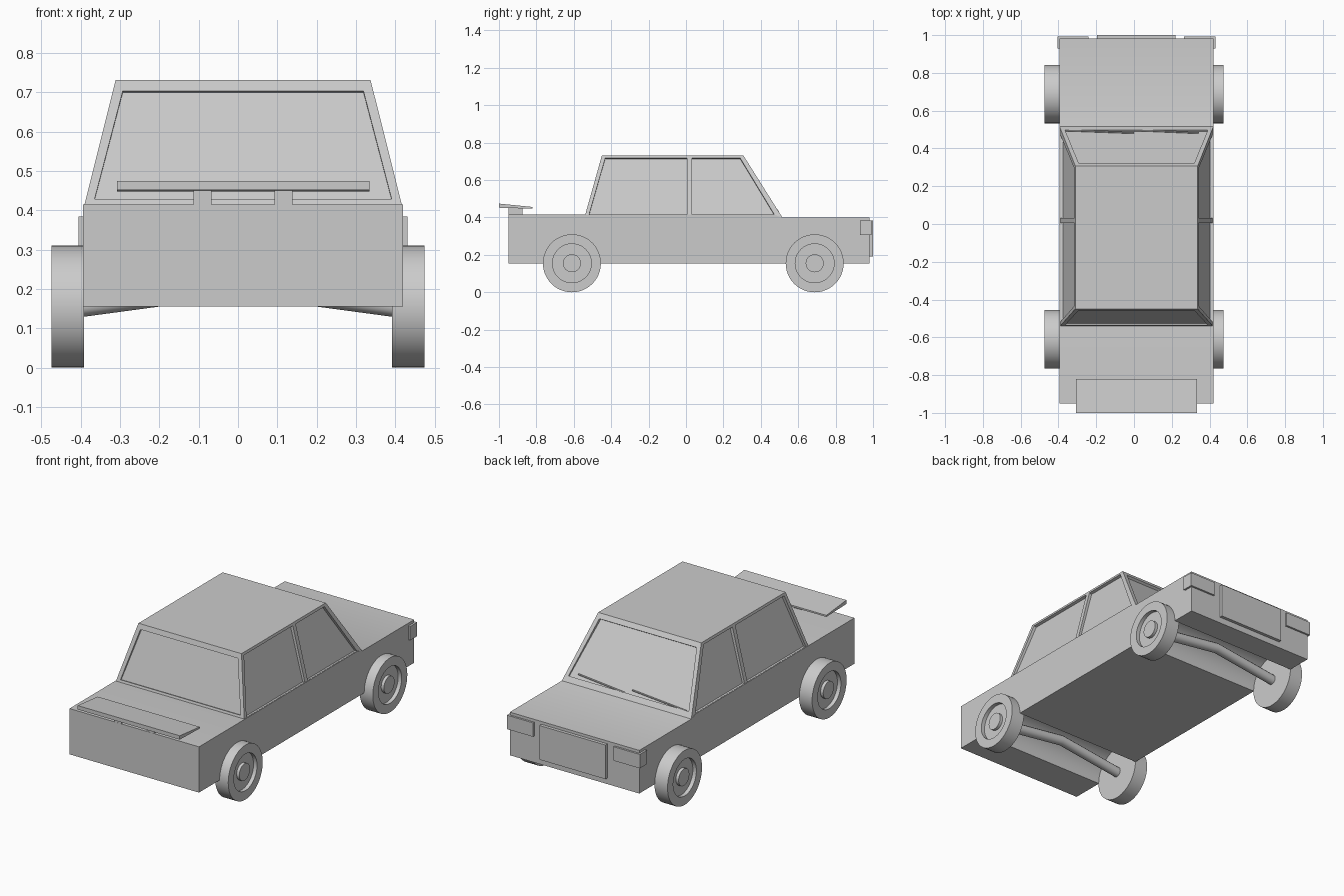
import bpy, bmesh, math
from mathutils import Vector, Matrix

if "Cube" in bpy.data.objects:
    bpy.data.objects.remove(bpy.data.objects["Cube"])

grey = bpy.data.materials.new("plain_grey")
grey.use_nodes = True
grey.diffuse_color = (0.6, 0.6, 0.6, 1)
grey.node_tree.nodes["Principled BSDF"].inputs["Base Color"].default_value = (0.6, 0.6, 0.6, 1)

CX = 0.013                      # the bodywork sits slightly to one side
HALF_LOW, HALF_TOP = 0.407, 0.324
Z_LOW, Z_EAVE, Z_ROOF = 0.4, 0.717, 0.731
WHEELS_Y = (-0.61, 0.688)
WHEEL_R = 0.155


def finish(name, bm, smooth=False):
    bmesh.ops.recalc_face_normals(bm, faces=bm.faces)
    mesh = bpy.data.meshes.new(name)
    bm.to_mesh(mesh)
    bm.free()
    mesh.materials.append(grey)
    obj = bpy.data.objects.new(name, mesh)
    bpy.context.collection.objects.link(obj)
    if smooth:
        activate(obj)
        bpy.ops.object.shade_smooth_by_angle(angle=math.radians(35))
    return obj


def activate(obj):
    bpy.ops.object.select_all(action='DESELECT')
    obj.select_set(True)
    bpy.context.view_layer.objects.active = obj


def add_hull(bm, points):
    verts = [bm.verts.new(p) for p in points]
    bmesh.ops.convex_hull(bm, input=verts)


def add_box(bm, x, y, z):
    add_hull(bm, [(a, b, c) for a in x for b in y for c in z])


def box(name, x, y, z):
    bm = bmesh.new()
    add_box(bm, x, y, z)
    return finish(name, bm)


def side_prism(bm, profile, x0, x1):
    """Extrude a (y, z) outline along x."""
    face = bm.faces.new([bm.verts.new((x0, y, z)) for y, z in profile])
    out = bmesh.ops.extrude_face_region(bm, geom=[face])["geom"]
    moved = [v for v in out if isinstance(v, bmesh.types.BMVert)]
    bmesh.ops.translate(bm, vec=(x1 - x0, 0, 0), verts=moved)


def cut(obj, cutter):
    cutter.hide_render = True
    mod = obj.modifiers.new("cut", 'BOOLEAN')
    mod.object, mod.operation, mod.solver = cutter, 'DIFFERENCE', 'EXACT'
    activate(obj)
    bpy.ops.object.modifier_apply(modifier=mod.name)
    bpy.data.objects.remove(cutter)


# Lower body with the two wheel channels running across it
bm = bmesh.new()
side_prism(bm, [(-0.95, 0.155), (0.982, 0.155), (0.982, 0.4), (0.515, 0.4),
                (0.47, 0.415), (-0.95, 0.415)], CX - HALF_LOW, CX + HALF_LOW)
body = finish("lower_body", bm)
bm = bmesh.new()
for y in WHEELS_Y:
    bmesh.ops.create_cone(bm, cap_ends=True, segments=48, radius1=WHEEL_R - 0.002,
                          radius2=WHEEL_R - 0.002, depth=1.2,
                          matrix=Matrix.Translation((0, y, WHEEL_R)) @ Matrix.Rotation(math.pi / 2, 4, 'Y'))
cut(body, finish("wheel_channel_cutter", bm))
activate(body)
bpy.ops.object.shade_smooth_by_angle(angle=math.radians(30))

# Cabin: tapered block with a thin straight roof edge
Y_LOW, Y_TOP = (-0.543, 0.515), (-0.45, 0.307)


def cabin_point(side, y, z):
    t = (z - Z_LOW) / (Z_EAVE - Z_LOW)
    return Vector((CX + side * (HALF_LOW + t * (HALF_TOP - HALF_LOW)), y, z))


bm = bmesh.new()
add_hull(bm, [cabin_point(s, y, z) for s in (-1, 1)
              for ys, z in ((Y_LOW, Z_LOW), (Y_TOP, Z_EAVE)) for y in ys]
         + [(CX + s * HALF_TOP, y, Z_ROOF) for s in (-1, 1) for y in Y_TOP])
cabin = finish("cabin", bm)


# Recessed windows
def add_window(bm, corners, depth):
    a, b, c, d = corners
    n = (b - a).cross(d - a).normalized()
    if n.dot((a + c) / 2 - Vector((CX, 0, 0.5))) < 0:
        n.negate()
    add_hull(bm, [p + n * k for p in corners for k in (0.012, -depth)])


bm = bmesh.new()
for s in (-1, 1):
    for outline in ([(-0.518, 0.416), (0.006, 0.416), (0.006, 0.716), (-0.432, 0.716)],
                    [(0.032, 0.416), (0.472, 0.416), (0.29, 0.716), (0.032, 0.716)]):
        add_window(bm, [cabin_point(s, y, z) for y, z in outline], 0.013)
for low, top in zip(Y_LOW, Y_TOP):
    corners = []
    for s, z in ((-1, 0.428), (1, 0.428), (1, 0.702), (-1, 0.702)):
        t = (z - Z_LOW) / (Z_EAVE - Z_LOW)
        p = cabin_point(s, low + t * (top - low), z)
        p.x -= s * 0.022
        corners.append(p)
    add_window(bm, corners, 0.008)
cut(cabin, finish("window_cutter", bm))


def tube(name, points, radius):
    curve = bpy.data.curves.new(name, 'CURVE')
    curve.dimensions = '3D'
    curve.bevel_depth = radius
    curve.bevel_resolution = 4
    curve.use_fill_caps = True
    spline = curve.splines.new('POLY')
    spline.points.add(len(points) - 1)
    for sp, p in zip(spline.points, points):
        sp.co = (*p, 1)
    curve.materials.append(grey)
    obj = bpy.data.objects.new(name, curve)
    bpy.context.collection.objects.link(obj)


# Wipers resting on the windscreen, and bent axles
tube("right_wiper", [(-0.35, 0.495, 0.426), (0.0, 0.482, 0.446)], 0.004)
tube("left_wiper", [(0.04, 0.495, 0.426), (0.34, 0.482, 0.446)], 0.004)
for name, y in zip(("rear_axle", "front_axle"), WHEELS_Y):
    tube(name, [(-0.41, y, 0.155), (0, y, 0.21), (0.41, y, 0.155)], 0.028)


# Wheels: lathed section of (radius, distance out from the inner face)
def wheel(name, side, y):
    section = [(0, 0), (WHEEL_R, 0), (WHEEL_R, 0.082), (0.104, 0.082),
               (0.104, 0.06), (0.048, 0.06), (0.048, 0.077), (0, 0.077)]
    bm = bmesh.new()
    verts = [bm.verts.new((side * (0.392 + d), y, WHEEL_R + r)) for r, d in section]
    edges = [bm.edges.new(pair) for pair in zip(verts, verts[1:])]
    bmesh.ops.spin(bm, geom=verts + edges, cent=(0, y, WHEEL_R), axis=(1, 0, 0),
                   angle=math.tau, steps=48)
    bmesh.ops.remove_doubles(bm, verts=bm.verts, dist=0.0005)
    finish(name, bm, smooth=True)


for y, end in zip(WHEELS_Y, ("rear", "front")):
    for side, label in ((-1, "right"), (1, "left")):
        wheel(f"{end}_{label}_wheel", side, y)

# Headlights wrapping the corners, and the grille
for side, label in ((-1, "right"), (1, "left")):
    box(label + "_headlight", (CX + side * 0.253, CX + side * 0.418), (0.93, 0.993), (0.305, 0.384))
box("grille", (CX - 0.208, CX + 0.208), (0.97, 1.0), (0.19, 0.384))

# Rear spoiler on two posts
bm = bmesh.new()
side_prism(bm, [(-1.0, 0.452), (-0.82, 0.447), (-0.82, 0.456), (-1.0, 0.474)], CX - 0.321, CX + 0.321)
finish("spoiler_blade", bm)
for side, label in ((-1, "right"), (1, "left")):
    box(label + "_spoiler_post", (CX + side * 0.08, CX + side * 0.126), (-0.949, -0.873), (0.41, 0.451))
